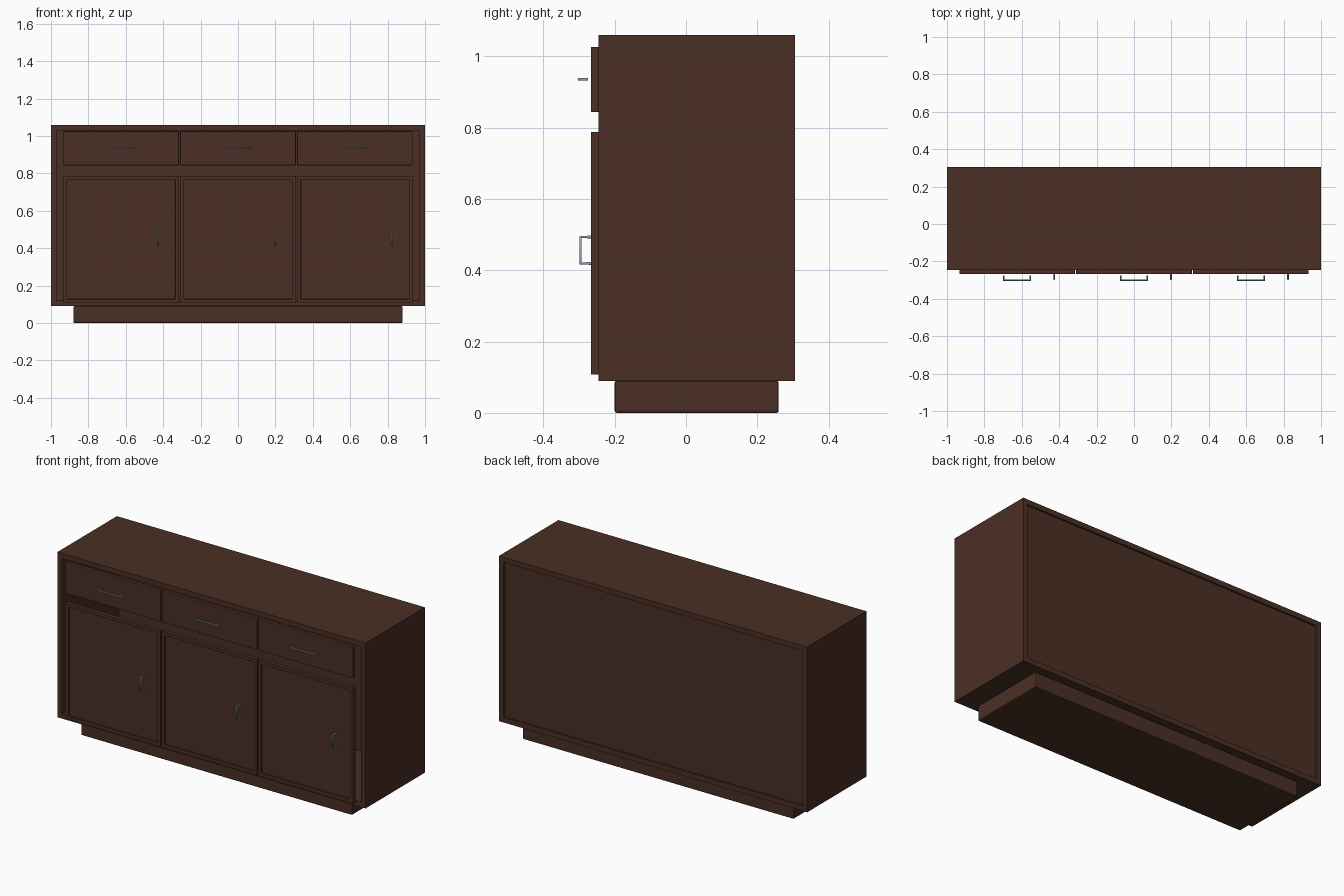
import bpy, bmesh
from mathutils import Vector

cube = bpy.data.objects.get("Cube")
if cube:
    bpy.data.objects.remove(cube, do_unlink=True)


def material(name, rgb, metallic=0.0):
    mat = bpy.data.materials.new(name)
    mat.use_nodes = True
    mat.diffuse_color = (*rgb, 1)
    bsdf = next(n for n in mat.node_tree.nodes if n.type == 'BSDF_PRINCIPLED')
    bsdf.inputs["Base Color"].default_value = (*rgb, 1)
    bsdf.inputs["Metallic"].default_value = metallic
    return mat


WOOD = material("dark_wood", (0.069, 0.028, 0.018))
METAL = material("brushed_metal", (0.30, 0.36, 0.40))


def box(name, lo, hi, bevel=0.0, recess=None):
    """Box between two corners; recess = (frame width, depth) sinks the front."""
    lo, hi = Vector(lo), Vector(hi)
    bm = bmesh.new()
    bmesh.ops.create_cube(bm, size=1)
    for v in bm.verts:
        v.co = (lo + hi) / 2 + v.co * (hi - lo)
    if recess:
        front = [f for f in bm.faces if f.normal.y < -0.9]
        bmesh.ops.inset_region(bm, faces=front, thickness=recess[0])
        walls = bmesh.ops.inset_region(bm, faces=front, thickness=0.001)
        for v in front[0].verts:
            v.co.y += recess[1]
    mesh = bpy.data.meshes.new(name)
    bm.to_mesh(mesh)
    bm.free()
    mesh.materials.append(WOOD)
    obj = bpy.data.objects.new(name, mesh)
    bpy.context.collection.objects.link(obj)
    if bevel:
        mod = obj.modifiers.new("soft_edges", 'BEVEL')
        mod.width = bevel
        mod.segments = 2
        mod.limit_method = 'ANGLE'
    return obj


def handle(name, centre, axis, half, reach):
    """Bracket handle standing out from a front, along x or z."""
    centre, along = Vector(centre), Vector(axis) * half
    out = Vector((0, -reach, 0))
    curve = bpy.data.curves.new(name, 'CURVE')
    curve.dimensions = '3D'
    curve.bevel_depth = 0.0045
    curve.bevel_resolution = 1
    curve.use_fill_caps = True
    spline = curve.splines.new('POLY')
    spline.points.add(3)
    path = (centre - along, centre - along + out, centre + along + out, centre + along)
    for point, co in zip(spline.points, path):
        point.co = (*co, 1)
    curve.materials.append(METAL)
    obj = bpy.data.objects.new(name, curve)
    bpy.context.collection.objects.link(obj)


FRONT, BACK = -0.245, 0.305      # carcass depth
BASE, TOP = 0.09, 1.06           # carcass height
T = 0.03                         # board thickness
FACE = -0.267                    # outer face of doors and drawers

# Plinth
box("plinth", (-0.88, -0.2, 0), (0.88, 0.26, BASE), 0.006)

# Hollow carcass, open behind the doors
for side, s in (("left", 1), ("right", -1)):
    xs = sorted((s * 1.0, s * (1 - T)))
    box(side + "_side_panel", (xs[0], FRONT, BASE), (xs[1], BACK, TOP))
box("top_panel", (T - 1, FRONT, TOP - T), (1 - T, BACK, TOP))
box("floor_panel", (T - 1, FRONT, BASE), (1 - T, BACK, BASE + T))
box("back_panel", (T - 1, BACK - 0.025, BASE + T), (1 - T, BACK - 0.01, TOP - T))

# Three bays, each with a drawer front above a framed door
for i, bay in enumerate(("right", "middle", "left")):
    x = (i - 1) * 0.625
    w = 0.309
    box(bay + "_drawer_front", (x - w, FACE, 0.843), (x + w, FRONT, 1.026), 0.003)
    box(bay + "_door", (x - w, FACE, 0.108), (x + w, FRONT, 0.787),
        recess=(0.027, 0.01))
    handle(bay + "_drawer_handle", (x, -0.275, 0.935), (1, 0, 0), 0.071, 0.0255)
    handle(bay + "_door_handle", (x + 0.198, FACE, 0.456), (0, 0, 1), 0.037, 0.0285)
